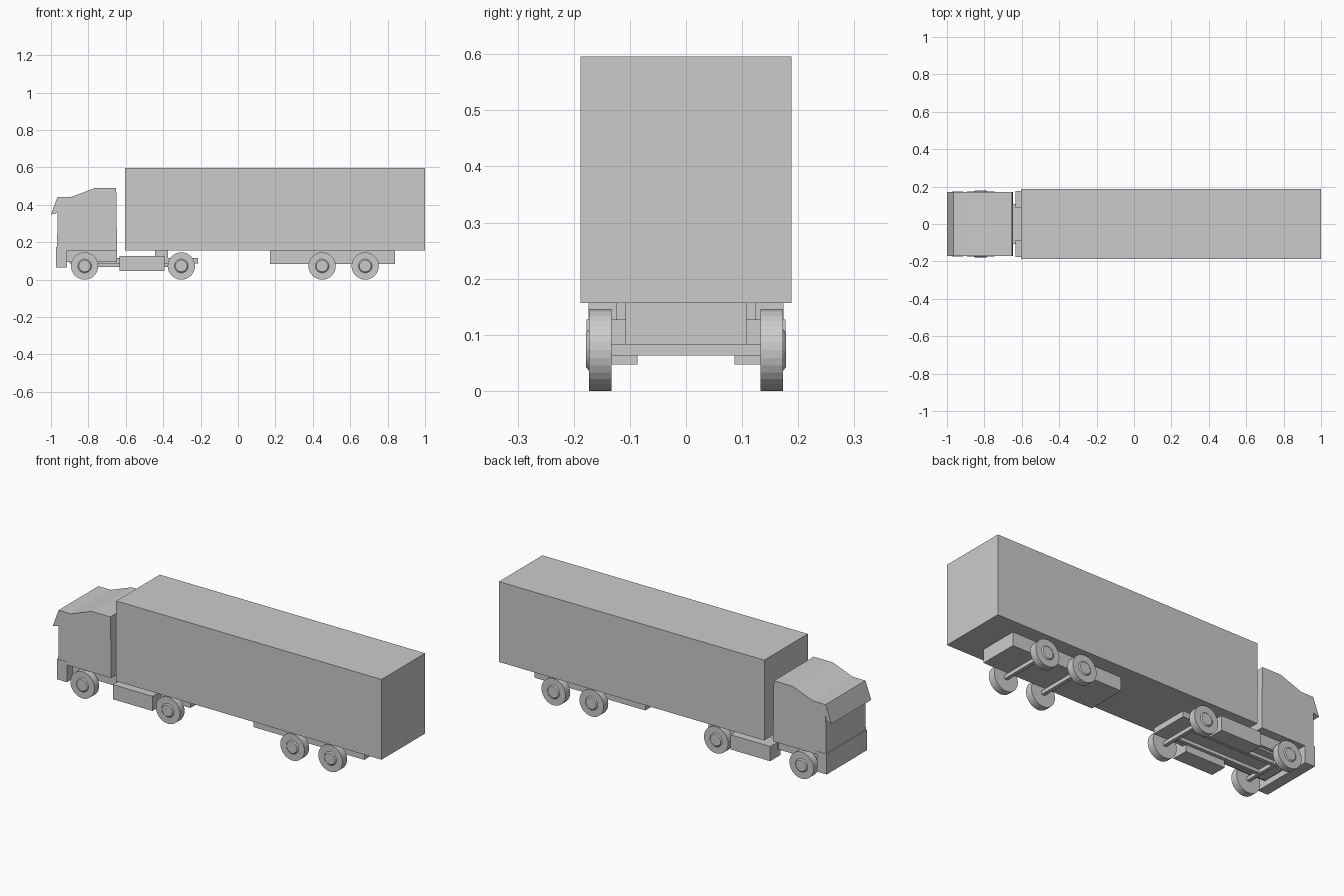
import bpy, bmesh, math
from mathutils import Matrix

if "Cube" in bpy.data.objects:
    bpy.data.objects.remove(bpy.data.objects["Cube"])

grey = bpy.data.materials.new("light_grey")
grey.diffuse_color = (0.6, 0.6, 0.6, 1)
grey.use_nodes = True
grey.node_tree.nodes["Principled BSDF"].inputs["Base Color"].default_value = grey.diffuse_color


def finish(name, bm):
    bmesh.ops.recalc_face_normals(bm, faces=bm.faces[:])
    mesh = bpy.data.meshes.new(name)
    bm.to_mesh(mesh)
    bm.free()
    mesh.materials.append(grey)
    obj = bpy.data.objects.new(name, mesh)
    bpy.context.collection.objects.link(obj)
    return obj


def prism(name, profile, y0, y1):
    """Extrude an (x, z) outline along y."""
    bm = bmesh.new()
    face = bm.faces.new([bm.verts.new((x, y0, z)) for x, z in profile])
    out = bmesh.ops.extrude_face_region(bm, geom=[face])
    verts = [v for v in out["geom"] if isinstance(v, bmesh.types.BMVert)]
    bmesh.ops.translate(bm, verts=verts, vec=(0, y1 - y0, 0))
    return finish(name, bm)


def box(name, x0, x1, y0, y1, z0, z1):
    return prism(name, [(x0, z0), (x1, z0), (x1, z1), (x0, z1)], y0, y1)


def disc(name, x, z, y0, y1, r0, r1, sides=32):
    """Cylinder or cone along y, radius r0 at y0 and r1 at y1."""
    bm = bmesh.new()
    # the cone's local z maps onto y
    turn = Matrix.Rotation(math.radians(-90), 4, 'X')
    place = Matrix.Translation((x, (y0 + y1) / 2, z)) @ turn
    if y1 < y0:
        r0, r1 = r1, r0
    bmesh.ops.create_cone(bm, cap_ends=True, segments=sides, radius1=r0,
                          radius2=r1, depth=abs(y1 - y0), matrix=place)
    return finish(name, bm)


# Trailer
box("trailer_body", -0.605, 1.0, -0.188, 0.188, 0.157, 0.596)
box("trailer_undercarriage", 0.17, 0.84, -0.108, 0.108, 0.083, 0.157)

# Cab: body, raised roof, sun visor, bumper and lower step
prism("cab_body", [(-0.967, 0.157), (-0.647, 0.157), (-0.65, 0.443), (-0.965, 0.443)],
      -0.172, 0.172)
prism("cab_roof", [(-0.89, 0.443), (-0.65, 0.443), (-0.652, 0.49), (-0.765, 0.49)],
      -0.172, 0.172)
prism("sun_visor", [(-0.965, 0.443), (-1.0, 0.347), (-0.966, 0.357)], -0.172, 0.172)
box("bumper", -0.973, -0.913, -0.174, 0.174, 0.064, 0.175)
box("cab_underside", -0.913, -0.647, -0.125, 0.125, 0.095, 0.157)

# Tractor frame
box("chassis", -0.9, -0.213, -0.108, 0.108, 0.085, 0.117)
box("trailer_coupling", -0.445, -0.375, -0.108, 0.108, 0.117, 0.157)
for side in (-1, 1):
    tag = "left" if side > 0 else "right"
    ya, yb = sorted((side * 0.086, side * 0.177))
    box("fuel_tank_" + tag, -0.633, -0.393, ya, yb, 0.047, 0.127)
    ya, yb = sorted((side * 0.045, side * 0.065))
    box("frame_rail_" + tag, -0.82, -0.303, ya, yb, 0.067, 0.085)

# Axles, wheels and hubs
for n, x in enumerate((-0.82, -0.303, 0.45, 0.68), 1):
    box(f"axle_{n}", x - 0.01, x + 0.01, -0.135, 0.135, 0.063, 0.083)
    for side in (-1, 1):
        tag = "left" if side > 0 else "right"
        disc(f"wheel_{n}_{tag}", x, 0.073, side * 0.133, side * 0.173, 0.073, 0.073)
        disc(f"hub_{n}_{tag}", x, 0.073, side * 0.173, side * 0.178, 0.037, 0.031)
